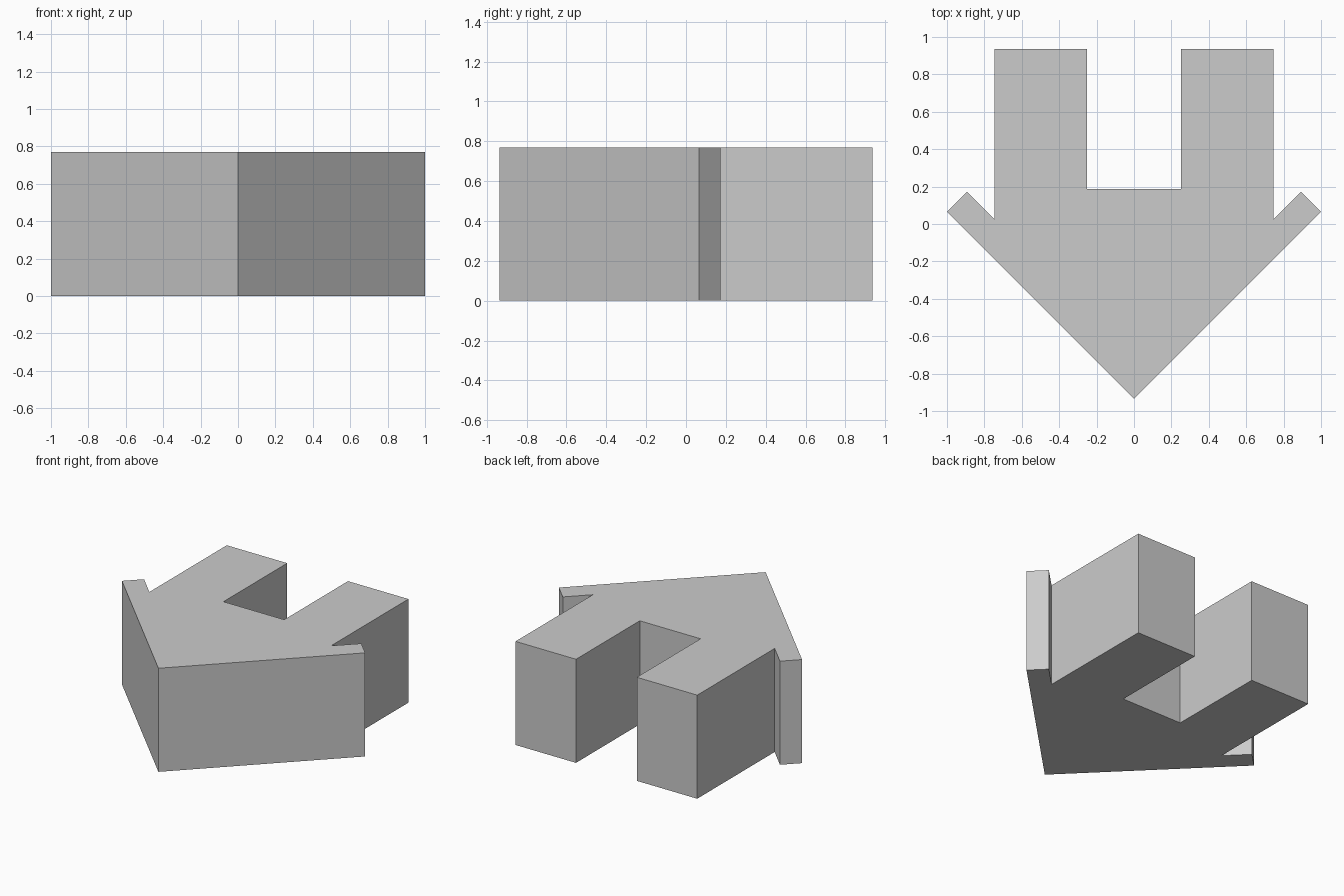
import bpy, bmesh

if "Cube" in bpy.data.objects:
    bpy.data.objects.remove(bpy.data.objects["Cube"])

HEIGHT = 0.77

# Right half of the house-shaped outline, from roof ridge to doorway
half = [(0, -0.935), (1, 0.065), (0.893, 0.172), (0.747, 0.026),
        (0.747, 0.935), (0.25, 0.935), (0.25, 0.186)]
# Mirror across x = 0 (the ridge point is shared)
outline = half + [(-x, y) for x, y in reversed(half[1:])]

# Extrude the outline into a solid block
bm = bmesh.new()
base = bm.faces.new([bm.verts.new((x, y, 0)) for x, y in outline])
top = bmesh.ops.extrude_face_region(bm, geom=[base], use_keep_orig=True)
bmesh.ops.translate(bm, vec=(0, 0, HEIGHT),
                    verts=[v for v in top["geom"] if isinstance(v, bmesh.types.BMVert)])
bmesh.ops.recalc_face_normals(bm, faces=bm.faces)

mesh = bpy.data.meshes.new("house_block")
bm.to_mesh(mesh)
bm.free()
house = bpy.data.objects.new("house_block", mesh)
bpy.context.collection.objects.link(house)
